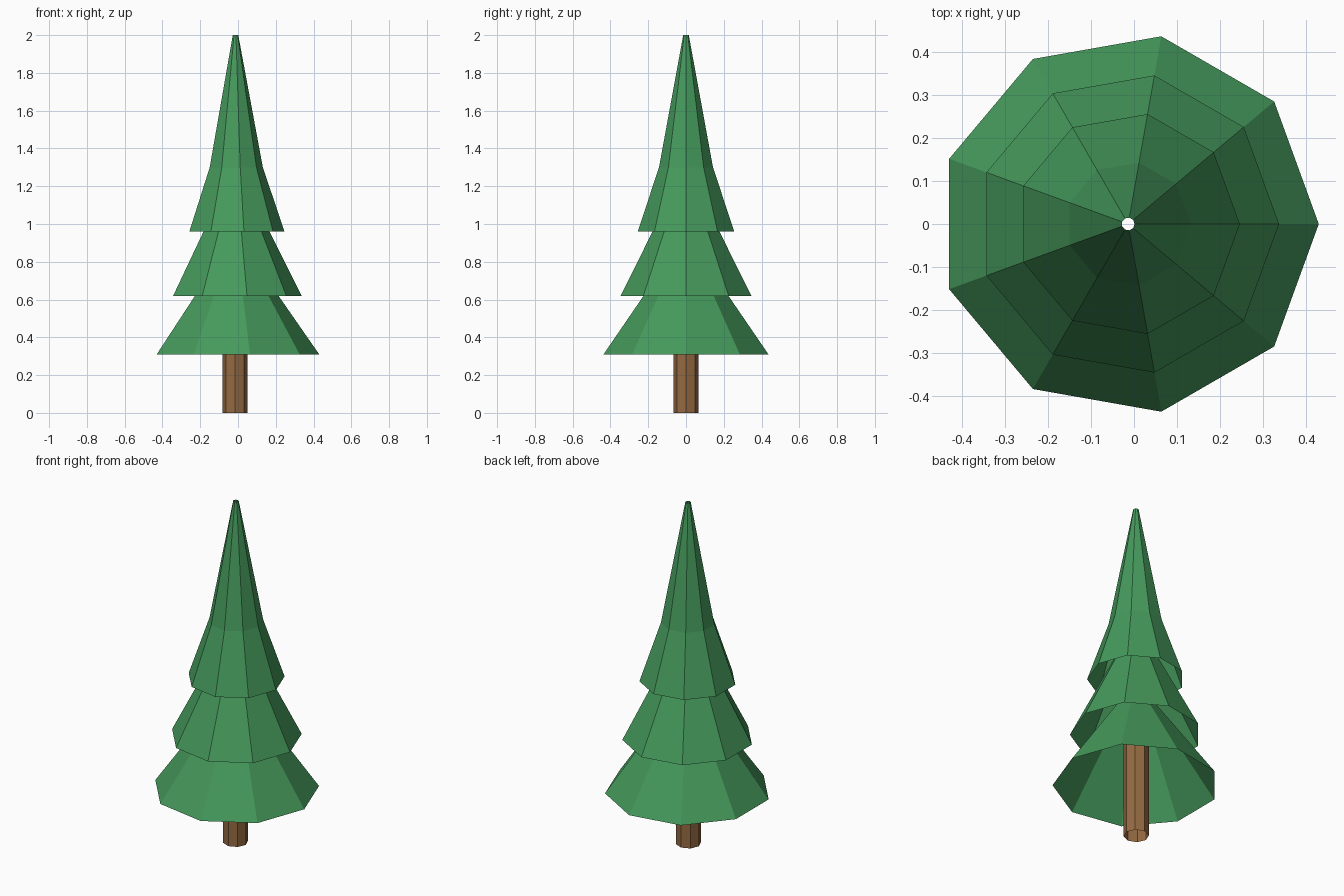
import bpy, bmesh
from math import cos, sin, tau

if "Cube" in bpy.data.objects:
    bpy.data.objects.remove(bpy.data.objects["Cube"])

CX = -0.0135  # tree axis


def material(name, color):
    m = bpy.data.materials.new(name)
    m.diffuse_color = (*color, 1)
    m.use_nodes = True
    m.node_tree.nodes["Principled BSDF"].inputs["Base Color"].default_value = m.diffuse_color
    return m


def lathe(name, profile, sides, mat, cx=CX):
    """Open-ended, flat-faced skin through (radius, z) rings."""
    bm = bmesh.new()
    rings = [[bm.verts.new((cx + r * cos(tau * i / sides), r * sin(tau * i / sides), z))
              for i in range(sides)] for r, z in profile]
    for lo, hi in zip(rings, rings[1:]):
        for i in range(sides):
            j = (i + 1) % sides
            bm.faces.new((lo[i], lo[j], hi[j], hi[i]))
    me = bpy.data.meshes.new(name)
    bm.to_mesh(me)
    bm.free()
    me.materials.append(mat)
    ob = bpy.data.objects.new(name, me)
    bpy.context.collection.objects.link(ob)
    return ob


green = material("foliage_green", (0.06, 0.32, 0.106))
brown = material("bark_brown", (0.30, 0.145, 0.055))

# Trunk: octagonal tube running up into the foliage
lathe("trunk", [(0.067, 0), (0.067, 0.62)], 8, brown, -0.016)

# Three nested nine-sided skirts, each tucked up inside the next
lathe("lower_foliage", [(0.4434, 0.31), (0.228, 0.62), (0.103, 0.80)], 9, green)
lathe("middle_foliage", [(0.351, 0.62), (0.18, 0.96), (0.11, 1.10)], 9, green)
lathe("upper_foliage", [(0.2597, 0.96), (0.145, 1.30), (0.015, 2.0)], 9, green)
